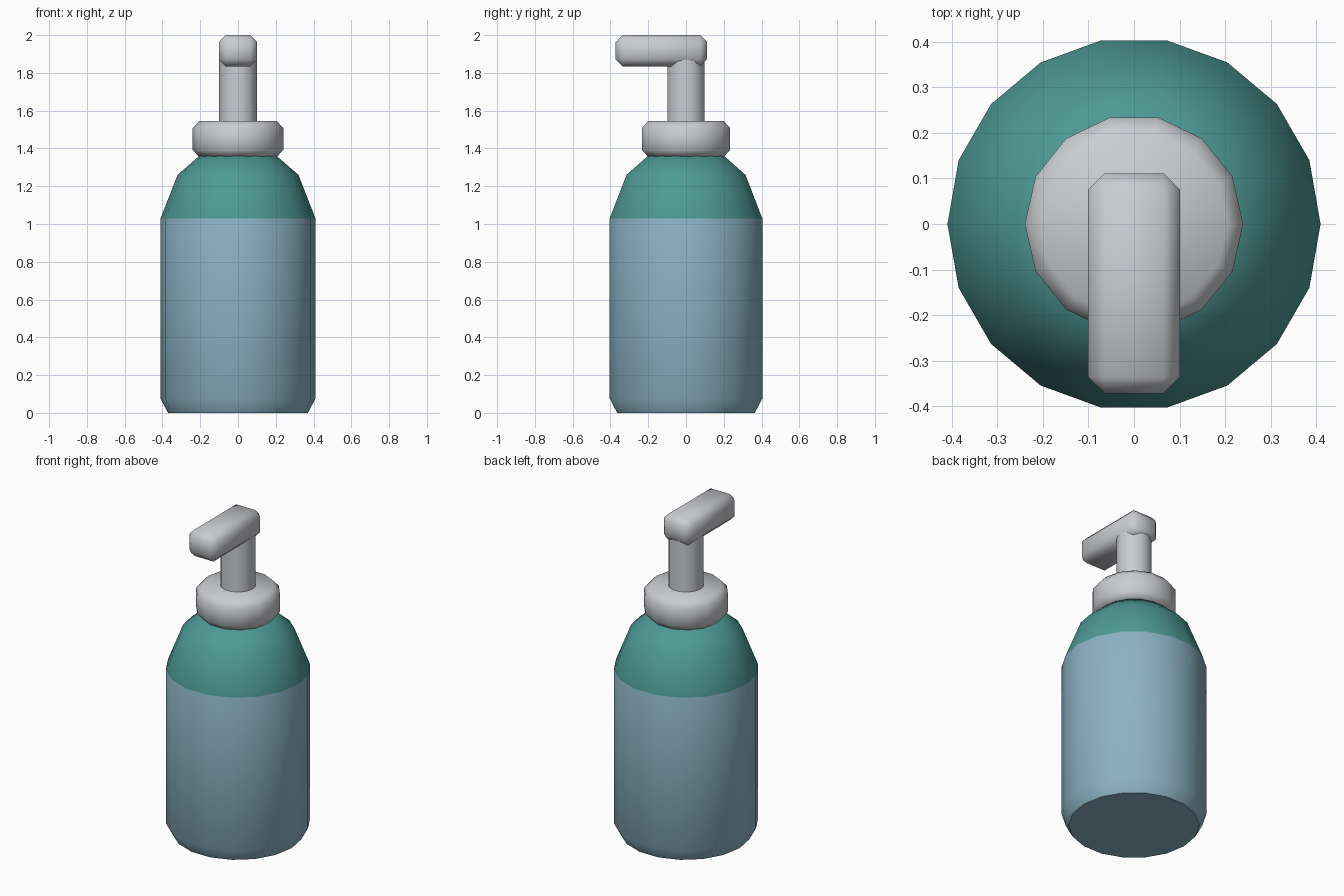
import bpy, bmesh, math

cube = bpy.data.objects.get("Cube")
if cube:
    bpy.data.objects.remove(cube, do_unlink=True)


def material(name, rgb):
    m = bpy.data.materials.new(name)
    m.use_nodes = True
    m.diffuse_color = (*rgb, 1)
    m.node_tree.nodes["Principled BSDF"].inputs["Base Color"].default_value = (*rgb, 1)
    return m


blue = material("pale blue", (0.26, 0.45, 0.55))
teal = material("teal", (0.076, 0.32, 0.30))
grey = material("light grey", (0.60, 0.61, 0.64))


def finish(bm, name, mats):
    bmesh.ops.recalc_face_normals(bm, faces=bm.faces)
    mesh = bpy.data.meshes.new(name)
    bm.to_mesh(mesh)
    bm.free()
    for m in mats:
        mesh.materials.append(m)
    ob = bpy.data.objects.new(name, mesh)
    bpy.context.collection.objects.link(ob)
    bpy.ops.object.select_all(action="DESELECT")
    ob.select_set(True)
    bpy.context.view_layer.objects.active = ob
    bpy.ops.object.shade_smooth_by_angle(angle=math.radians(52))
    return ob


def lathe(name, profile, sides, mats, split=None):
    """Capped turned shape from (radius, z) pairs; faces above split take the second material."""
    bm = bmesh.new()
    rings = []
    for r, z in profile:
        angles = [2 * math.pi * i / sides for i in range(sides)]
        rings.append([bm.verts.new((r * math.cos(a), r * math.sin(a), z)) for a in angles])
    for low, high in zip(rings, rings[1:]):
        for i in range(sides):
            j = (i + 1) % sides
            bm.faces.new((low[i], low[j], high[j], high[i]))
    bm.faces.new(rings[0][::-1])
    bm.faces.new(rings[-1])
    if split is not None:
        for f in bm.faces:
            f.material_index = int(f.calc_center_median().z > split)
    return finish(bm, name, mats)


def chamfered_box(name, low, high, width, mat):
    bm = bmesh.new()
    bmesh.ops.create_cube(bm, size=1)
    for v in bm.verts:
        v.co = [(a + b) / 2 + c * (b - a) for a, b, c in zip(low, high, v.co)]
    bmesh.ops.bevel(bm, geom=bm.edges[:], offset=width, offset_type="OFFSET",
                    segments=1, profile=0.5, affect="EDGES")
    return finish(bm, name, [mat])


# Bottle: blue body with a teal shoulder
lathe("bottle", [(0.37, 0), (0.41, 0.075), (0.41, 1.03), (0.32, 1.26), (0.205, 1.36)],
      18, [blue, teal], split=1.03)

# Pump: collar, stem and spout head
lathe("collar", [(0.205, 1.355), (0.24, 1.392), (0.24, 1.508), (0.205, 1.545)], 14, [grey])
lathe("stem", [(0.101, 1.5), (0.101, 1.87)], 14, [grey])
chamfered_box("spout_head", (-0.101, -0.372, 1.835), (0.101, 0.111, 2.0), 0.036, grey)
